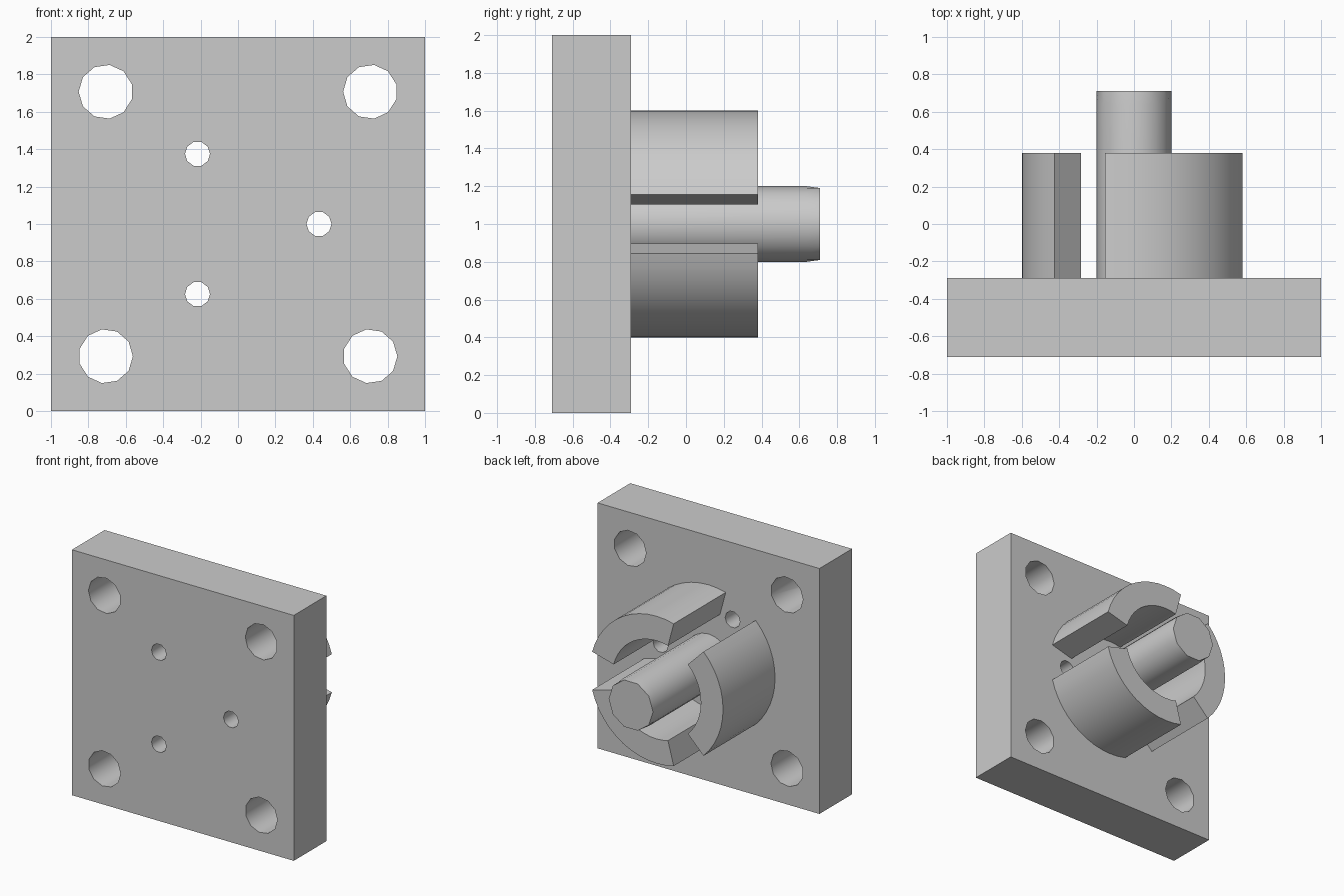
import bpy, bmesh
from math import sin, cos, radians, tau, pi

cube = bpy.data.objects.get("Cube")
if cube:
    bpy.data.objects.remove(cube, do_unlink=True)

GREY = (0.6, 0.6, 0.6, 1)
grey = bpy.data.materials.new("plain grey")
grey.use_nodes = True
grey.diffuse_color = GREY
grey.node_tree.nodes["Principled BSDF"].inputs["Base Color"].default_value = GREY

BACK, FRONT = -0.29, -0.71      # plate faces
CENTRE = 1.0                    # height of the main axis


def arc(radius, start, end, steps):
    """Points on an arc in the x-z plane, both ends included."""
    angles = [start + (end - start) * i / steps for i in range(steps + 1)]
    return [(radius * cos(a), radius * sin(a)) for a in angles]


def circle(radius, sides, start=0, x=0, z=CENTRE):
    return [(x + px, z + pz) for px, pz in arc(radius, start, start + tau, sides)[:-1]]


def loft(bm, rings):
    """Skin equal-length outlines, each given as (y, points), and cap the ends."""
    loops = [[bm.verts.new((x, y, z)) for x, z in pts] for y, pts in rings]
    count = len(loops[0])
    for a, b in zip(loops, loops[1:]):
        for i in range(count):
            j = (i + 1) % count
            bm.faces.new((a[i], a[j], b[j], b[i]))
    bm.faces.new(loops[0])
    bm.faces.new(loops[-1])


def finish(name, bm):
    bmesh.ops.recalc_face_normals(bm, faces=bm.faces)
    mesh = bpy.data.meshes.new(name)
    bm.to_mesh(mesh)
    bm.free()
    mesh.materials.append(grey)
    obj = bpy.data.objects.new(name, mesh)
    bpy.context.collection.objects.link(obj)
    return obj


def smooth(obj):
    bpy.ops.object.select_all(action="DESELECT")
    obj.select_set(True)
    bpy.context.view_layer.objects.active = obj
    bpy.ops.object.shade_smooth_by_angle(angle=radians(42))


# Square base plate
bm = bmesh.new()
loft(bm, [(y, [(-1, 0), (1, 0), (1, 2), (-1, 2)]) for y in (FRONT, BACK)])
plate = finish("base_plate", bm)

# Corner bolt holes and three small holes between the jaws
bm = bmesh.new()
outlines = [circle(0.145, 11, pi if sz > 0 else 0, sx * 0.707, CENTRE + sz * 0.707)
            for sx in (-1, 1) for sz in (-1, 1)]
outlines += [circle(0.067, 10, 0, x, CENTRE + z) for x, z in arc(0.433, 0, tau, 3)[:-1]]
for outline in outlines:
    loft(bm, [(FRONT - 0.1, outline), (BACK + 0.1, outline)])
cutter = finish("hole_cutter", bm)
cutter.hide_render = True

cut = plate.modifiers.new("holes", "BOOLEAN")
cut.object = cutter
cut.solver = "EXACT"
bpy.context.view_layer.objects.active = plate
plate.select_set(True)
bpy.ops.object.modifier_apply(modifier=cut.name)
bpy.data.objects.remove(cutter, do_unlink=True)
smooth(plate)

# Three quarter-ring jaws separated by radial gaps
for k, name in enumerate(("upper_jaw", "side_jaw", "lower_jaw")):
    start = radians(15 + 120 * k)
    end = start + pi / 2
    section = arc(0.6, start, end, 12) + arc(0.4, end, start, 12)
    section = [(x, z + CENTRE) for x, z in section]
    bm = bmesh.new()
    loft(bm, [(BACK, section), (0.38, section)])
    smooth(finish(name, bm))

# Centre pin whose tip eases into a ten-sided end
body = circle(0.2, 20)
tip = [p if i % 2 == 0 else ((body[i - 1][0] + body[(i + 1) % 20][0]) / 2,
                             (body[i - 1][1] + body[(i + 1) % 20][1]) / 2)
       for i, p in enumerate(body)]
bm = bmesh.new()
loft(bm, [(BACK, body), (0.64, body), (0.71, tip)])
smooth(finish("centre_pin", bm))
